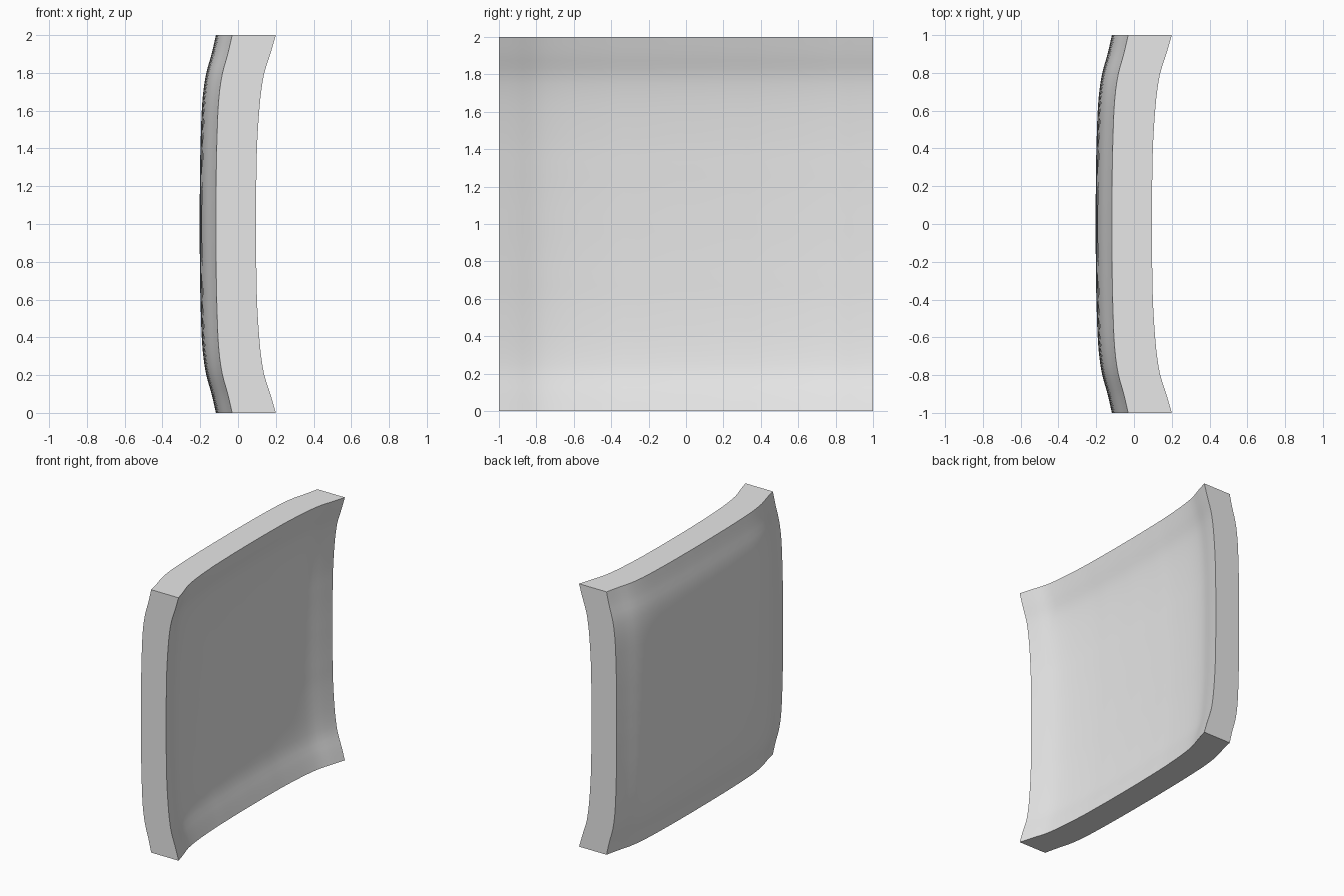
import bpy
import bmesh
import math

if "Cube" in bpy.data.objects:
    bpy.data.objects.remove(bpy.data.objects["Cube"], do_unlink=True)

# Rise of each face from its middle to its rim, at even steps
OUTER_RISE = [0, 0, .001, .002, .004, .007, .011, .019, .035, .063, .086]
INNER_RISE = [0, 0, .001, .003, .005, .010, .017, .027, .044, .076, .105]
OUTER_X, INNER_X = -0.203, -0.01


def rise(points, t):
    """Smooth curve through evenly spaced points, mirrored about zero."""
    last = len(points) - 1
    s = min(abs(t), 1) * last
    i = min(int(s), last - 1)
    f = s - i
    b, c = points[i], points[i + 1]
    a = points[max(i - 1, 0)]
    d = points[i + 2] if i + 2 <= last else 2 * c - b
    return b + f / 2 * (c - a + f * (2*a - 5*b + 4*c - d + f * (3*(b - c) + d - a)))


def dished(base, points, y, z):
    return base + rise(points, y) + rise(points, z)


# Square slab, divided only across its two broad faces
bm = bmesh.new()
bmesh.ops.create_cube(bm, size=2)
broad_edges = [e for e in bm.edges
               if abs(e.verts[0].co.x - e.verts[1].co.x) < 0.1]
bmesh.ops.subdivide_edges(bm, edges=broad_edges, cuts=47, use_grid_fill=True)

# Bend the rims of both faces toward +x
for v in bm.verts:
    y, z = v.co.y, v.co.z
    if v.co.x < 0:
        v.co.x = dished(OUTER_X, OUTER_RISE, y, z)
    else:
        v.co.x = dished(INNER_X, INNER_RISE, y, z)
    v.co.z = z + 1
bmesh.ops.recalc_face_normals(bm, faces=bm.faces[:])

mesh = bpy.data.meshes.new("dished_panel")
bm.to_mesh(mesh)
bm.free()
panel = bpy.data.objects.new("dished_panel", mesh)
bpy.context.collection.objects.link(panel)

# Plain grey surface
grey = bpy.data.materials.new("light_grey")
grey.use_nodes = True
colour = (0.8, 0.8, 0.8, 1)
grey.diffuse_color = colour
grey.node_tree.nodes["Principled BSDF"].inputs["Base Color"].default_value = colour
mesh.materials.append(grey)

# Smooth faces with crisp outer edges
bpy.ops.object.select_all(action="DESELECT")
panel.select_set(True)
bpy.context.view_layer.objects.active = panel
bpy.ops.object.shade_smooth_by_angle(angle=math.radians(35))
